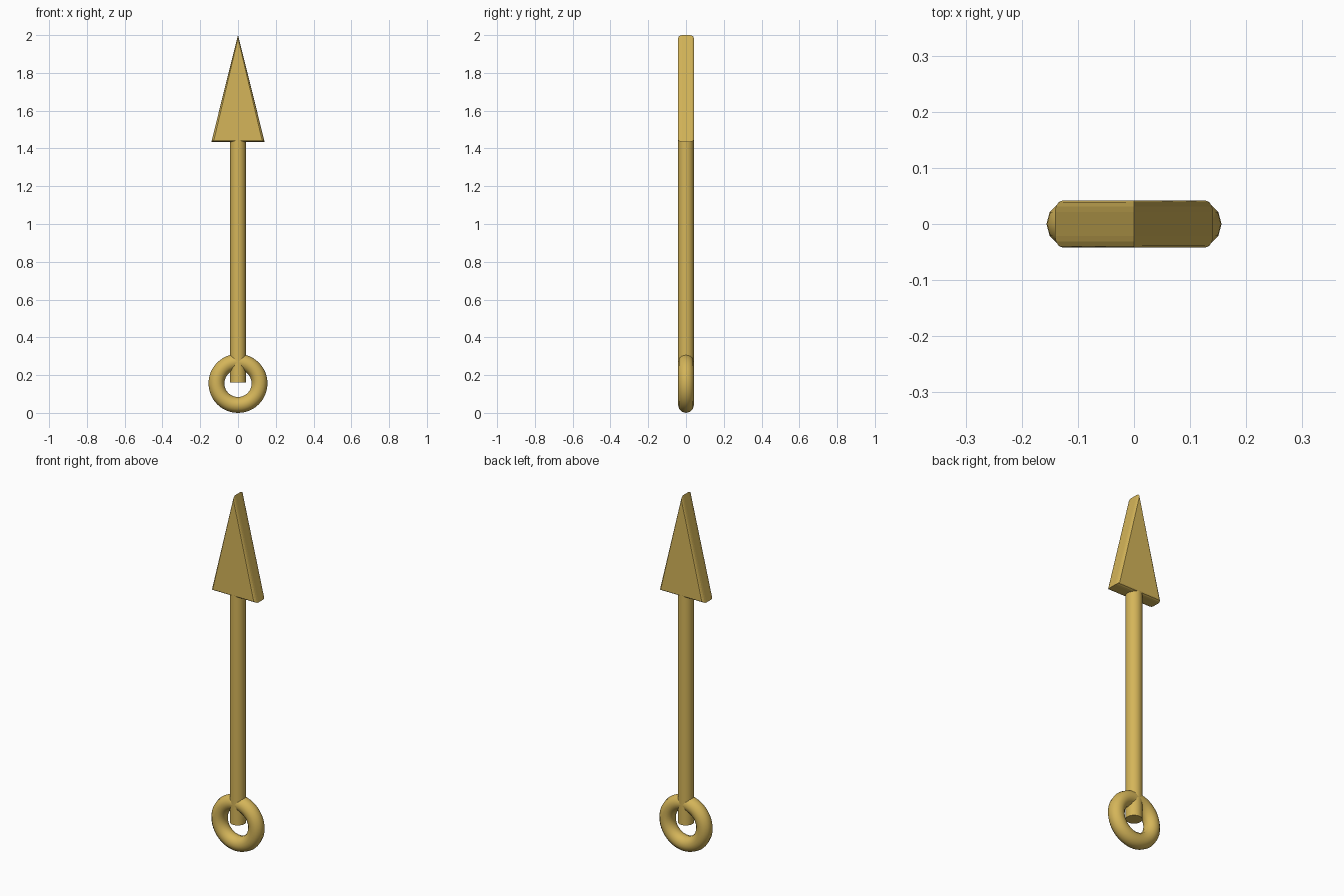
import bpy, bmesh, math

if "Cube" in bpy.data.objects:
    bpy.data.objects.remove(bpy.data.objects["Cube"])

gold = bpy.data.materials.new("gold")
gold.diffuse_color = (0.66, 0.46, 0.10, 1)
gold.use_nodes = True
gold.node_tree.nodes["Principled BSDF"].inputs["Base Color"].default_value = gold.diffuse_color

R = 0.042        # tube radius shared by shaft, ring and head half thickness
RING_Z = 0.156


def finish(obj, name, angle=None):
    obj.name = name
    obj.data.materials.clear()
    obj.data.materials.append(gold)
    if angle:
        bpy.ops.object.select_all(action='DESELECT')
        obj.select_set(True)
        bpy.context.view_layer.objects.active = obj
        bpy.ops.object.shade_smooth_by_angle(angle=math.radians(angle))


# Ring at the bottom, facing the front
bpy.ops.mesh.primitive_torus_add(major_radius=0.114, minor_radius=R,
                                 major_segments=48, minor_segments=12,
                                 location=(0, 0, RING_Z),
                                 rotation=(math.pi / 2, 0, 0))
finish(bpy.context.object, "ring", 50)

# Shaft, its lower end stops at the ring centre
bottom, top = 0.16, 1.45
bpy.ops.mesh.primitive_cylinder_add(vertices=24, radius=R, depth=top - bottom,
                                    location=(0, 0, (top + bottom) / 2))
finish(bpy.context.object, "shaft", 40)

# Arrow head: triangle layers lofted through its thickness with rounded rims
inner = [(-0.127, 1.446), (0.127, 1.446), (0, 1.983)]
outer = [(-0.141, 1.435), (0.141, 1.435), (0, 2.0)]
STEPS = 3
half = [(0.021 + 0.021 * math.cos(a), math.sin(a))
        for a in (i / STEPS * math.pi / 2 for i in range(STEPS + 1))]
layers = [(-y, t) for y, t in half] + [(y, t) for y, t in reversed(half)]

bm = bmesh.new()
rings = [[bm.verts.new((a[0] + (b[0] - a[0]) * t, y, a[1] + (b[1] - a[1]) * t))
          for a, b in zip(inner, outer)] for y, t in layers]
bm.faces.new(rings[0])
bm.faces.new(rings[-1][::-1])
for lo, hi in zip(rings, rings[1:]):
    for i in range(3):
        j = (i + 1) % 3
        bm.faces.new((lo[i], lo[j], hi[j], hi[i]))
bmesh.ops.recalc_face_normals(bm, faces=bm.faces)
mesh = bpy.data.meshes.new("arrow_head")
bm.to_mesh(mesh)
bm.free()
head = bpy.data.objects.new("arrow_head", mesh)
bpy.context.collection.objects.link(head)
finish(head, "arrow_head")
